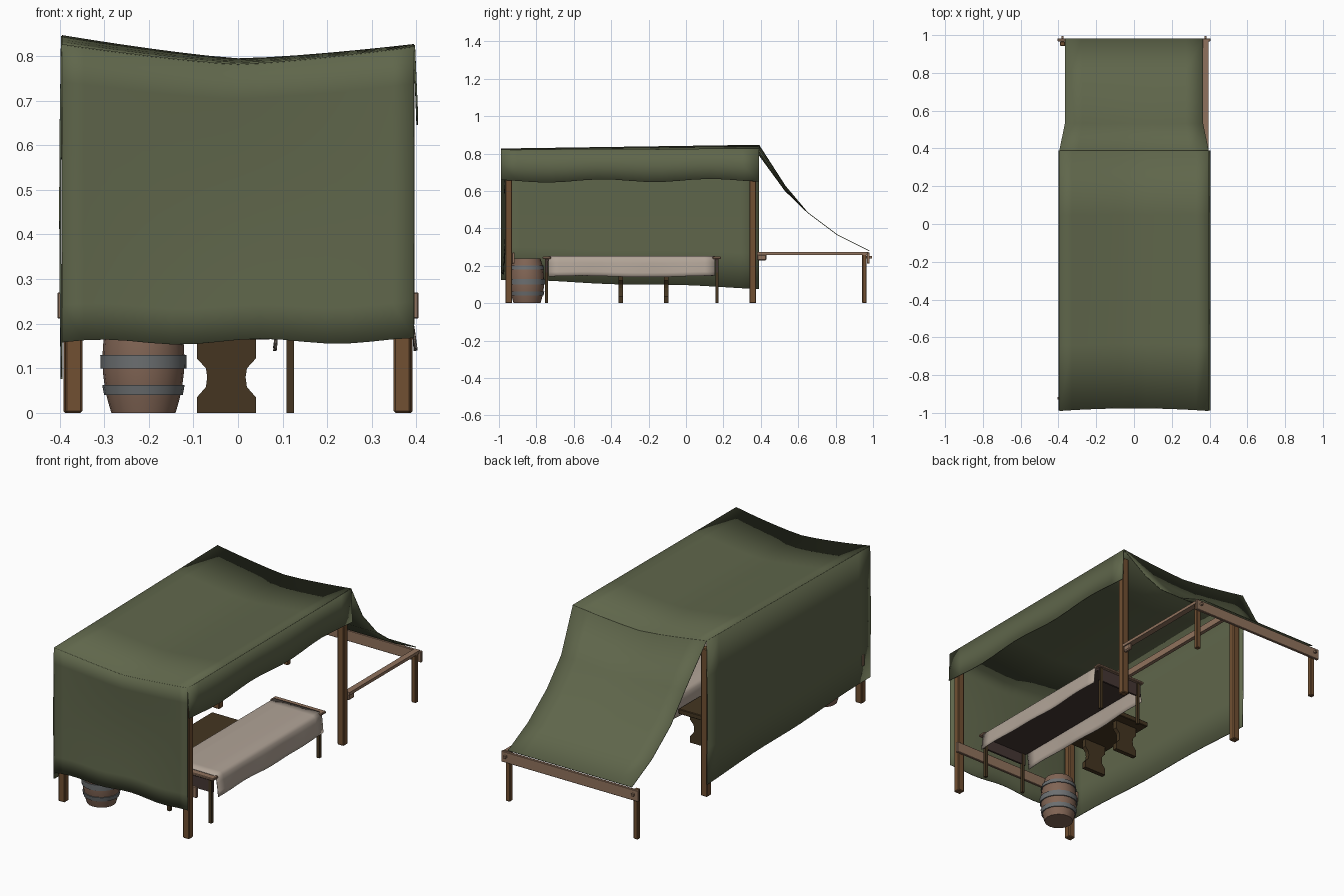
import bpy, bmesh, math

if "Cube" in bpy.data.objects:
    bpy.data.objects.remove(bpy.data.objects["Cube"])


def material(name, r, g, b):
    m = bpy.data.materials.new(name)
    m.use_nodes = True
    m.diffuse_color = (r, g, b, 1)
    m.node_tree.nodes["Principled BSDF"].inputs["Base Color"].default_value = (r, g, b, 1)
    return m


GREEN = material("canvas green", .115, .133, .07)
POST = material("post brown", .165, .08, .032)
PLANK = material("pale plank", .28, .17, .11)
DARK = material("dark wood", .058, .036, .015)
CLOTH = material("linen", .44, .37, .31)
TOP = material("table top", .06, .038, .034)
BARREL = material("barrel wood", .22, .13, .09)
STEEL = material("band grey", .15, .16, .165)


def add_object(name, bm, mats, smooth=None):
    bmesh.ops.recalc_face_normals(bm, faces=bm.faces)
    me = bpy.data.meshes.new(name)
    bm.to_mesh(me)
    bm.free()
    for m in mats:
        me.materials.append(m)
    ob = bpy.data.objects.new(name, me)
    bpy.context.collection.objects.link(ob)
    if smooth:
        bpy.ops.object.select_all(action='DESELECT')
        ob.select_set(True)
        bpy.context.view_layer.objects.active = ob
        bpy.ops.object.shade_smooth_by_angle(angle=math.radians(smooth))
    return ob


def box(name, x, y, z, mat, bevel=0):
    """Box from (low, high) ranges, with optional chamfer."""
    bm = bmesh.new()
    bmesh.ops.create_cube(bm, size=1)
    for v in bm.verts:
        v.co = [(a + b) / 2 + c * (b - a) for (a, b), c in zip((x, y, z), v.co)]
    if bevel:
        bmesh.ops.bevel(bm, geom=bm.edges[:], offset=bevel, segments=1, affect='EDGES')
    return add_object(name, bm, [mat])


def sheet(name, point, nu, nv, mat, smooth=35, thick=.004):
    """Cloth sheet from a function of two 0..1 parameters."""
    bm = bmesh.new()
    g = [[bm.verts.new(point(i / nu, j / nv)) for j in range(nv + 1)] for i in range(nu + 1)]
    for i in range(nu):
        for j in range(nv):
            bm.faces.new((g[i][j], g[i + 1][j], g[i + 1][j + 1], g[i][j + 1]))
    ob = add_object(name, bm, [mat], smooth)
    s = ob.modifiers.new("thickness", 'SOLIDIFY')
    s.thickness = thick
    s.offset = 0
    return ob


def mix(a, b, t):
    return a + (b - a) * t


def along(points, t):
    """Evenly indexed linear interpolation through a short list."""
    k = min(int(t * (len(points) - 1)), len(points) - 2)
    f = t * (len(points) - 1) - k
    return [mix(a, b, f) for a, b in zip(points[k], points[k + 1])]


W, FRONT, BACK = .395, -.98, .39


# Canopy: sagging roof, front curtain, side wall, valance and rear awning
def roof_z(x, t):
    u = (x + W) / (2 * W)
    rim = mix(mix(.825, .845, t), mix(.82, .825, t), u)
    return rim - .042 * (1 - (abs(x) / W) ** 1.3)


def roof(u, v):
    x = mix(-W, W, u)
    return x, mix(FRONT - .008 + .014 * (1 - (x / W) ** 2), BACK, v), roof_z(x, v)


def curtain(u, v):
    x = mix(-W, W, u)
    hem = .158 + .006 * math.sin(u * 14) + .004 * u
    y = FRONT - .008 + (.014 + .012 * math.sin(v * math.pi)) * (1 - (x / W) ** 2)
    return x, y, mix(roof_z(x, 0), hem, v)


def wall(u, v):
    hem = mix(.125, .08, u) + .004 * math.sin(u * 11)
    return -W - .004 * math.sin(v * 3), mix(FRONT - .008, BACK, u), mix(roof_z(-W, u), hem, v)


def valance(u, v):
    hem = .652 + .008 * math.sin(u * 15 + 2) + .006 * u
    return W + .007 * v, mix(FRONT - .008, BACK, u), mix(roof_z(W, u), hem, v)


AWNING = [(.39, .83, .395), (.53, .62, .366), (.65, .485, .366), (.81, .365, .366), (.98, .28, .366)]


def awning(u, v):
    y, z, half = along(AWNING, v)
    x = mix(-half, half, u)
    fade = max(0, 1 - v * 2)
    return x, y, z + (roof_z(x / half * W, 1) - .83) * fade


sheet("roof", roof, 12, 4, GREEN)
sheet("front_curtain", curtain, 16, 8, GREEN)
sheet("side_wall", wall, 14, 4, GREEN)
sheet("valance", valance, 16, 2, GREEN)
sheet("rear_awning", awning, 8, 4, GREEN, 20)

# Corner posts, low rear posts and their pegs
for side, label in ((-1, "right"), (1, "left")):
    cx = side * .368
    for y, where in ((-.948, "front"), (.357, "back")):
        box(f"{where}_{label}_post", (cx - .019, cx + .019), (y - .018, y + .018),
            (0, .79), POST, .004)
    cx = side * .378
    box(f"low_{label}_post", (cx - .013, cx + .013), (.942, .966), (0, .265), POST, .003)
    box(f"{label}_peg", (cx - .006, cx + .006), (.95, .995), (.24, .252), PLANK)
    cx = side * .352
    box(f"top_{label}_rail", (cx - .01, cx + .01), (-.93, .34), (.73, .765), PLANK)

# Cross beams and the single side rail
box("rear_beam", (-.405, .405), (.967, .982), (.212, .27), PLANK, .002)
box("front_beam", (-.405, .405), (-.93, -.916), (.212, .27), PLANK, .002)
box("side_rail", (.362, .394), (.38, .975), (.258, .274), PLANK)
box("rail_bracket", (.37, .39), (.38, .43), (.228, .262), PLANK, .006)

# Table with a cloth draped over both long sides
TX, TY = (.1, .375), (-.745, .165)
box("table_top", TX, TY, (.225, .243), TOP)
for x in (.117, .362):
    for y in (-.745, .167):
        box("table_leg", (x - .008, x + .008), (y - .008, y + .008), (0, .243), DARK)
for y in TY:
    box("table_end_strip", (.09, .39), (y - .022, y + .022), (.236, .249), PLANK, .003)
    box("table_end_apron", TX, (y - .005, y + .005), (.165, .236), TOP)

DRAPE = [(.083, .143), (.088, .19), (.093, .238), (.106, .251), (.24, .252),
         (.372, .251), (.386, .238), (.393, .19), (.398, .143)]


def tablecloth(u, v):
    x, z = along(DRAPE, u)
    hang = max(0, (.235 - z) / .09)
    return x + .003 * hang * math.sin(v * 17), mix(-.735, .155, v), z + .004 * hang * math.sin(v * 8)


sheet("tablecloth", tablecloth, 16, 16, CLOTH, 50, .003)

# Bench: two waisted trestle boards under a plank seat
HALF = [(.066, 0), (.066, .035), (.046, .058), (.043, .08), (.046, .1), (.066, .122), (.066, .166)]
for y in (-.35, -.105):
    bm = bmesh.new()
    outline = HALF + [(-x, z) for x, z in reversed(HALF)]
    face = bm.faces.new([bm.verts.new((x - .026, y - .012, z)) for x, z in outline])
    new = bmesh.ops.extrude_face_region(bm, geom=[face])["geom"]
    bmesh.ops.translate(bm, vec=(0, .024, 0), verts=[e for e in new if isinstance(e, bmesh.types.BMVert)])
    add_object("bench_support", bm, [DARK])
box("bench_seat", (-.125, .073), (-.43, -.04), (.165, .192), DARK, .003)


# Barrel: lathed staves with raised hoops
def lathe(name, profile, mat, sides=20, center=(-.212, -.85)):
    bm = bmesh.new()
    rings = []
    for r, z in profile:
        angles = [i * math.tau / sides for i in range(sides)]
        rings.append([bm.verts.new((center[0] + r * math.cos(a), center[1] + r * math.sin(a), z))
                      for a in angles])
    for lo, hi in zip(rings, rings[1:]):
        for i in range(sides):
            j = (i + 1) % sides
            bm.faces.new((lo[i], lo[j], hi[j], hi[i]))
    bm.faces.new(rings[0][::-1])
    bm.faces.new(rings[-1])
    return add_object(name, bm, [mat], 30)


def stave_radius(z):
    return .092 - .02 * ((z - .12) / .12) ** 2


lathe("barrel", [(stave_radius(z / 100), z / 100) for z in range(0, 25, 3)], BARREL)
for low, high in ((.04, .062), (.1, .13), (.18, .202)):
    lathe("barrel_hoop", [(stave_radius(z) + .005, z) for z in (low, high)], STEEL)
